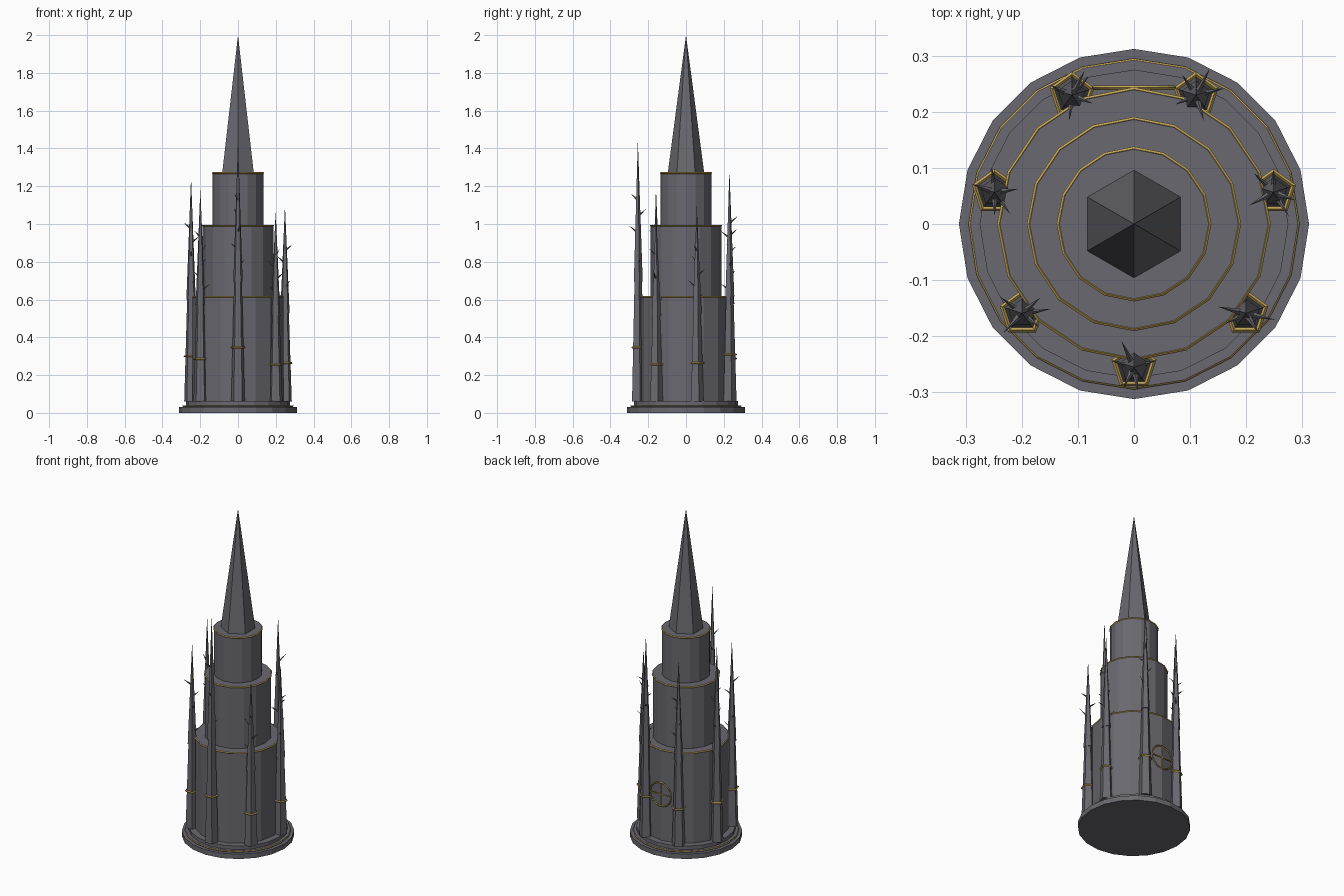
import bpy, math, random
from mathutils import Vector

if "Cube" in bpy.data.objects:
    bpy.data.objects.remove(bpy.data.objects["Cube"])

random.seed(4)


def material(name, rgb):
    m = bpy.data.materials.new(name)
    m.diffuse_color = (*rgb, 1)
    m.use_nodes = True
    m.node_tree.nodes["Principled BSDF"].inputs["Base Color"].default_value = m.diffuse_color
    return m


STONE = material("grey stone", (0.14, 0.14, 0.16))
GOLD = material("gold trim", (0.58, 0.40, 0.10))


def finish(name, mat):
    o = bpy.context.object
    o.name = name
    o.data.materials.append(mat)
    return o


def frustum(name, sides, r1, r2, z1, z2, x=0, y=0, mat=STONE):
    """Upright prism or cone with one corner pointing to +y."""
    bpy.ops.mesh.primitive_cone_add(vertices=sides, radius1=r1, radius2=r2,
                                    depth=z2 - z1, location=(x, y, (z1 + z2) / 2))
    return finish(name, mat)


def ring(name, sides, r, z, minor, x=0, y=0, rot=(0, 0, math.pi / 2)):
    bpy.ops.mesh.primitive_torus_add(major_segments=sides, minor_segments=4,
                                     major_radius=r, minor_radius=minor,
                                     location=(x, y, z), rotation=rot)
    return finish(name, GOLD)


def thorn(name, start, direction, length, radius):
    d = Vector(direction).normalized()
    bpy.ops.mesh.primitive_cone_add(vertices=4, radius1=radius, radius2=0, depth=length,
                                    location=Vector(start) + d * length / 2,
                                    rotation=d.to_track_quat('Z', 'Y').to_euler())
    return finish(name, STONE)


# Stepped base
frustum("base_slab", 20, 0.312, 0.312, 0, 0.03)
frustum("base_step", 20, 0.292, 0.292, 0.03, 0.04)
frustum("plinth", 20, 0.275, 0.275, 0.04, 0.062)
ring("base_band", 20, 0.291, 0.036, 0.004)

# Three round tiers, each with a gold band at the top edge
for i, (r, z1, z2) in enumerate([(0.24, 0.06, 0.617), (0.187, 0.617, 0.995),
                                 (0.134, 0.995, 1.273)]):
    frustum(f"tier_{i + 1}", 16, r, r, z1, z2)
    ring(f"tier_band_{i + 1}", 16, r, z2 - 0.003, 0.004)

# Six-sided central spire
frustum("spire", 6, 0.096, 0, 1.273, 2.0)

# Seven slender thorned pinnacles around the tower, counter-clockwise from the front
for i, h in enumerate([1.445, 1.07, 1.10, 1.285, 1.20, 1.25, 1.19]):
    a = -math.pi / 2 + i * math.tau / 7
    x, y = 0.255 * math.cos(a), 0.255 * math.sin(a)
    frustum(f"pinnacle_shaft_{i}", 5, 0.038, 0.021, 0.06, h * 0.5, x, y)
    frustum(f"pinnacle_tip_{i}", 5, 0.026, 0, h * 0.48, h, x, y)
    ring(f"pinnacle_band_{i}", 5, 0.037, h * 0.24, 0.005, x, y)
    for k in range(5):
        t = 0.54 + 0.06 * k
        b = k * 2.4 + random.uniform(0, 1.2) + i
        thorn(f"thorn_{i}_{k}", (x, y, h * t),
              (math.cos(b), math.sin(b), 0.8), random.uniform(0.05, 0.07), 0.007)

# Round gold window frame with a cross on the back wall
WZ, WY = 0.345, 0.243
ring("window_ring", 20, 0.072, WZ, 0.004, 0, WY, (math.pi / 2, 0, 0))
for name, size in (("window_bar_across", (0.144, 0.005, 0.005)),
                   ("window_bar_upright", (0.005, 0.005, 0.144))):
    bpy.ops.mesh.primitive_cube_add(size=1, location=(0, WY, WZ))
    bpy.context.object.scale = size
    finish(name, GOLD)
